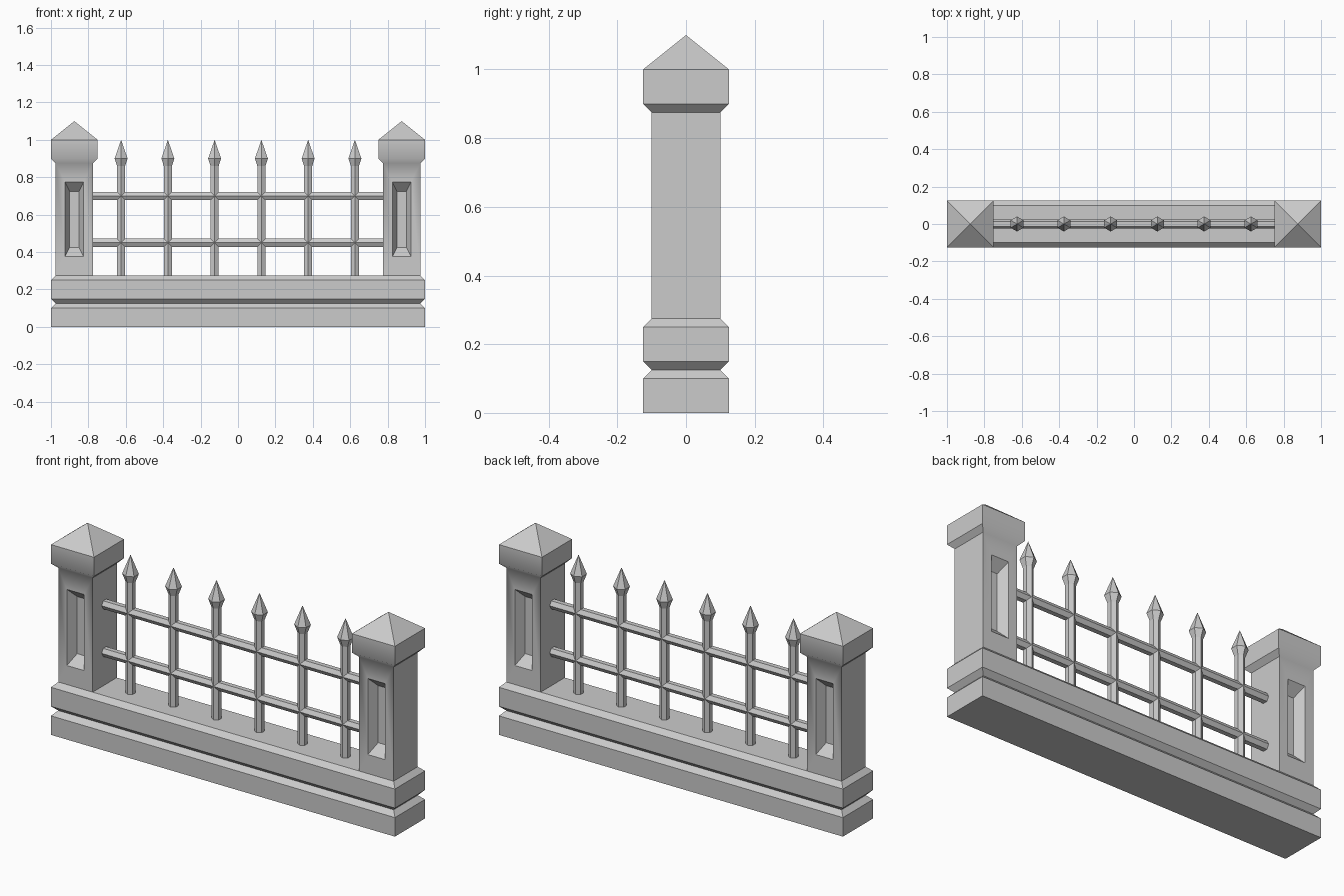
import bpy, bmesh, math
from mathutils import Matrix, Vector

if "Cube" in bpy.data.objects:
    bpy.data.objects.remove(bpy.data.objects["Cube"])


def finish(name, bm):
    mesh = bpy.data.meshes.new(name)
    bm.to_mesh(mesh)
    bm.free()
    obj = bpy.data.objects.new(name, mesh)
    bpy.context.collection.objects.link(obj)
    return obj


def loft(rings, cap_start=True, cap_end=True):
    """Skin a stack of equal-length point rings; collapsed rings become a tip."""
    bm = bmesh.new()
    loops = [[bm.verts.new(p) for p in ring] for ring in rings]
    for a, b in zip(loops, loops[1:]):
        for i in range(len(a)):
            j = (i + 1) % len(a)
            bm.faces.new((a[i], a[j], b[j], b[i]))
    if cap_start:
        bm.faces.new(loops[0][::-1])
    if cap_end:
        bm.faces.new(loops[-1])
    bmesh.ops.remove_doubles(bm, verts=bm.verts, dist=1e-5)
    bmesh.ops.recalc_face_normals(bm, faces=bm.faces)
    return bm


def rect(hx, hy, z):
    return [(-hx, -hy, z), (hx, -hy, z), (hx, hy, z), (-hx, hy, z)]


def hexagon(r, z):
    # corners point along +y and -y
    return [(r * math.cos(math.radians(30 + 60 * i)),
             r * math.sin(math.radians(30 + 60 * i)), z) for i in range(6)]


# Plinth with a V groove and a chamfered top
plinth = [(0.0, 0), (0.1, 0), (0.125, 0.025), (0.15, 0), (0.25, 0), (0.275, 0.025)]
finish("plinth", loft([rect(1 - d, 0.125 - d, z) for z, d in plinth]))


# Posts with a flared cap, pyramid top and sunken panels front and back
def sink_panel(bm, side):
    face = max((f for f in bm.faces if f.normal.y * side > 0.99),
               key=lambda f: f.calc_area())
    centre = face.calc_center_median()
    for hx, hz, depth in ((0.05, 0.2, 0), (0.025, 0.15, 0.05)):
        bmesh.ops.inset_individual(bm, faces=[face], thickness=0.005)
        for v in face.verts:
            o = v.co - centre
            v.co = centre + Vector((math.copysign(hx, o.x), -side * depth,
                                    math.copysign(hz, o.z)))
        bm.normal_update()


def build_post(name, x):
    profile = [(0.275, 0.1), (0.875, 0.1), (0.9, 0.125), (1.0, 0.125)]
    rings = [rect(h, h, z) for z, h in profile] + [[(0, 0, 1.1)] * 4]
    # tip ring is collapsed, so build it open and merge
    bm = loft(rings, cap_start=False, cap_end=False)
    bm.normal_update()
    for side in (-1, 1):
        sink_panel(bm, side)
    # front and back of the post shade softly into the cap
    for f in bm.faces:
        f.smooth = abs(f.normal.y) > 0.65 and f.calc_center_median().z != 0.575 \
            and f.calc_center_median().z < 1.0
        c = f.calc_center_median()
        if abs(c.y) < 0.09 and abs(c.x) < 0.06:
            f.smooth = False
    bmesh.ops.translate(bm, verts=bm.verts, vec=(x, 0, 0))
    finish(name, bm)


build_post("left_post", -0.875)
build_post("right_post", 0.875)

# Six-sided upright bars with spear tips
for i in range(6):
    rings = [hexagon(r, z) for z, r in ((0.27, 0.025), (0.86, 0.025), (0.9, 0.04))]
    rings.append([(0, 0, 1.0)] * 6)
    bm = loft(rings, cap_end=False)
    bmesh.ops.translate(bm, verts=bm.verts, vec=(-0.625 + 0.25 * i, 0, 0))
    finish(f"spear_bar_{i + 1}", bm)

# Six-sided rails running between the posts
for label, z in (("lower_rail", 0.45), ("upper_rail", 0.7)):
    bm = loft([hexagon(0.025, -0.775), hexagon(0.025, 0.775)])
    bm.transform(Matrix.Translation((0, 0, z)) @ Matrix.Rotation(math.pi / 2, 4, 'Y'))
    finish(label, bm)
